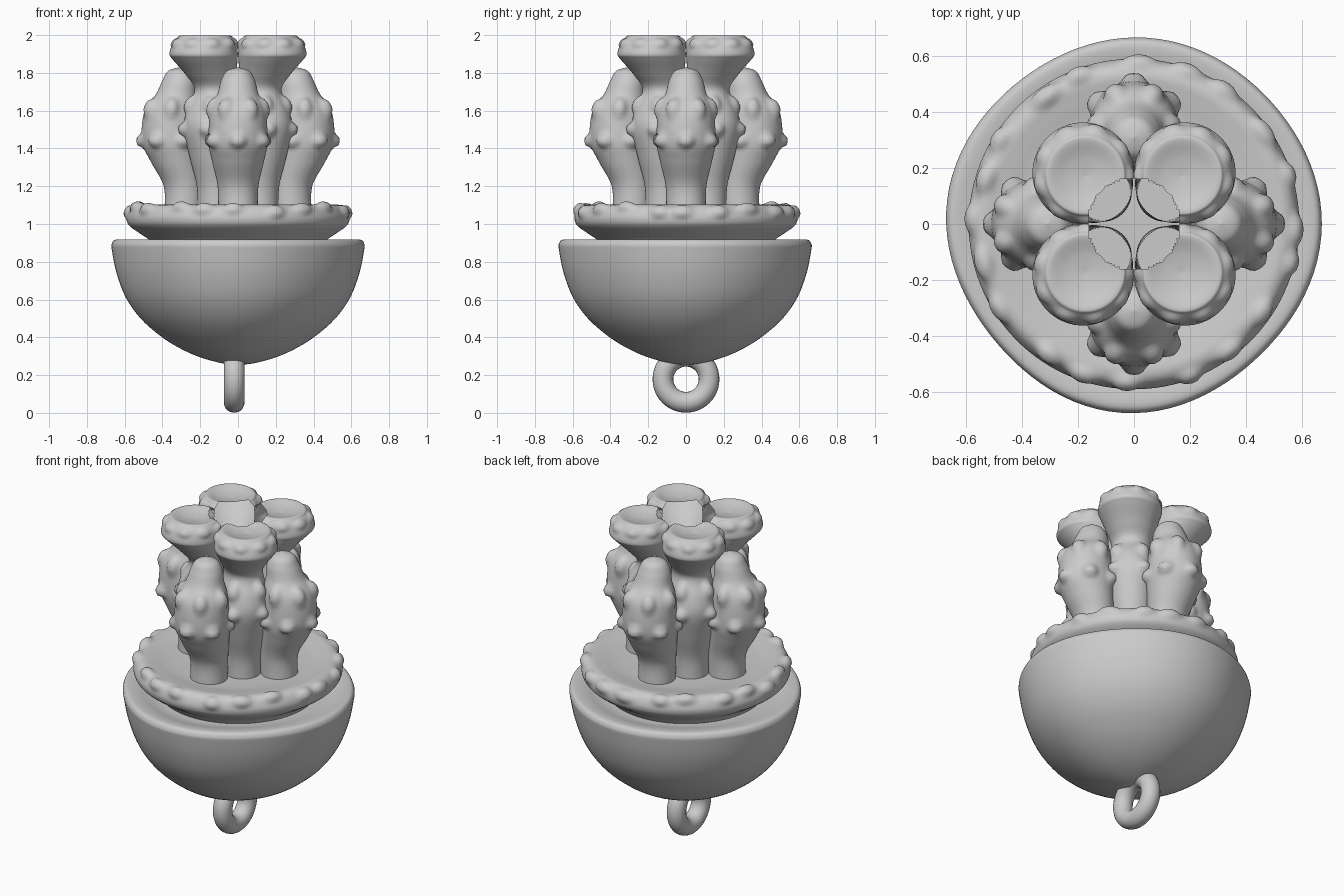
import bpy, bmesh, math, random
from mathutils import Vector

if "Cube" in bpy.data.objects:
    bpy.data.objects.remove(bpy.data.objects["Cube"])

random.seed(4)


def sample(keys, t):
    """Catmull-Rom point on a list of (offset, height, radius) keys."""
    i = min(int(t), len(keys) - 2)
    f = t - i
    p0, p1, p2, p3 = (Vector(keys[max(0, min(len(keys) - 1, i + k))]) for k in (-1, 0, 1, 2))
    return 0.5 * (2 * p1 + (p2 - p0) * f + (2 * p0 - 5 * p1 + 4 * p2 - p3) * f * f
                  + (3 * p1 - p0 - 3 * p2 + p3) * f ** 3)


def loft(name, keys, heading=0.0, bumps=(), segs=72, steps=7, wobble=None, hole=None):
    """Rings along a leaning axis; bumps are (degrees, key index, width, height, swell)."""
    out = Vector((math.cos(heading), math.sin(heading), 0))

    def point(t, a):
        d, z, r = sample(keys, t)
        r = max(r, 0) * (wobble(a) if wobble else 1)
        return out * d + Vector((r * math.cos(a + heading), r * math.sin(a + heading), z))

    bm = bmesh.new()
    rings = [[bm.verts.new(point(k / steps, 2 * math.pi * j / segs)) for j in range(segs)]
             for k in range((len(keys) - 1) * steps + 1)]
    for lo, hi in zip(rings, rings[1:]):
        for j in range(segs):
            n = (j + 1) % segs
            bm.faces.new((lo[j], lo[n], hi[n], hi[j]))
    bmesh.ops.remove_doubles(bm, verts=bm.verts[:], dist=0.0004)
    bm.normal_update()

    # Swell the surface around each bump
    moves = {}
    for deg, t, w, h, swell in bumps:
        a = math.radians(deg)
        c = point(t, a)
        tang = Vector((-math.sin(a + heading), math.cos(a + heading), 0))
        normal = min(bm.verts, key=lambda v: (v.co - c).length_squared).normal.copy()
        for v in bm.verts:
            diff = v.co - c
            s = diff.dot(tang)
            rest = (diff - tang * s).length
            q = math.sqrt((s / w) ** 2 + (rest / h) ** 2)
            if q < 1.7:
                push = (normal + v.normal * 0.8).normalized()
                moves[v] = moves.get(v, Vector()) + push * swell * math.exp(-q ** 4)
    for v, m in moves.items():
        v.co += m

    # Open the shared well in the middle of the cluster
    if hole:
        radius, floor = hole
        gone = [f for f in bm.faces
                if f.calc_center_median().xy.length < radius and f.calc_center_median().z > floor]
        bmesh.ops.delete(bm, geom=gone, context='FACES')
    for f in bm.faces:
        f.smooth = True
    me = bpy.data.meshes.new(name)
    bm.to_mesh(me)
    bm.free()
    ob = bpy.data.objects.new(name, me)
    bpy.context.collection.objects.link(ob)
    return ob


# Hanging ring under the bowl
bpy.ops.mesh.primitive_torus_add(major_radius=0.122, minor_radius=0.055, major_segments=48,
                                 minor_segments=20, location=(-0.02, 0, 0.178),
                                 rotation=(0, math.pi / 2, 0))
bpy.context.object.name = "hanging_ring"
bpy.ops.object.shade_smooth()

# Bowl with slightly uneven outline and rolled rim
bowl = [(0, z, r) for r, z in [
    (0, .255), (.08, .262), (.2, .295), (.31, .345), (.41, .41), (.51, .5), (.587, .61),
    (.636, .74), (.66, .86), (.661, .895), (.64, .917), (.58, .912), (.5, .89), (.4, .885), (0, .885)]]
loft("bowl", bowl, segs=96, steps=4,
     wobble=lambda a: .998 + .014 * math.cos(4 * a + .3) + .007 * math.sin(3 * a))

# Flared collar with warty rim
collar = [(0, z, r) for r, z in [
    (.44, .88), (.475, .92), (.52, .95), (.575, .99), (.59, 1.025), (.583, 1.06),
    (.562, 1.09), (.53, 1.102), (.48, 1.096), (.38, 1.08), (.2, 1.075), (0, 1.075)]]
warts = [(360 * i / 20 + random.uniform(-4, 4), random.choice((5.2, 5.7, 6.2)),
          random.uniform(.042, .058), .036, .022) for i in range(20)]
loft("collar", collar, bumps=warts, segs=180, steps=6)

# Four outer tentacles
outer = [(.285, 1.06, .105), (.285, 1.2, .108), (.325, 1.33, .137), (.352, 1.44, .157),
         (.35, 1.6, .145), (.325, 1.69, .108), (.31, 1.76, .09), (.31, 1.81, .06), (.31, 1.83, 0)]
outer_bumps = ([(a, 3.0, .042, .032, .03) for a in (-115, -58, 0, 58, 115)]
               + [(a, 4.15, .036, .052, .024) for a in (-88, -30, 30, 88)])
for i in range(4):
    loft(f"outer_tentacle_{i + 1}", outer, math.radians(90 * i), outer_bumps)

# Four inner tentacles with trumpet mouths
inner = [(.16, 1.06, .1), (.16, 1.2, .105), (.185, 1.35, .124), (.205, 1.5, .141), (.195, 1.6, .133),
         (.168, 1.71, .111), (.2, 1.79, .135), (.246, 1.87, .171), (.257, 1.9, .181),
         (.252, 1.95, .17), (.247, 1.985, .148), (.245, 1.997, .13), (.243, 1.98, .07), (.243, 1.97, 0)]
inner_bumps = ([(a, 3.0, .038, .034, .03) for a in (-95, -38, 38, 95)]
               + [(a, 4.3, .036, .046, .024) for a in (-38, 38)]
               + [(a, 9.2, .036, .028, .012) for a in range(-140, 141, 40)])
for i in range(4):
    loft(f"inner_tentacle_{i + 1}", inner, math.radians(45 + 90 * i), inner_bumps, hole=(.165, 1.78))
